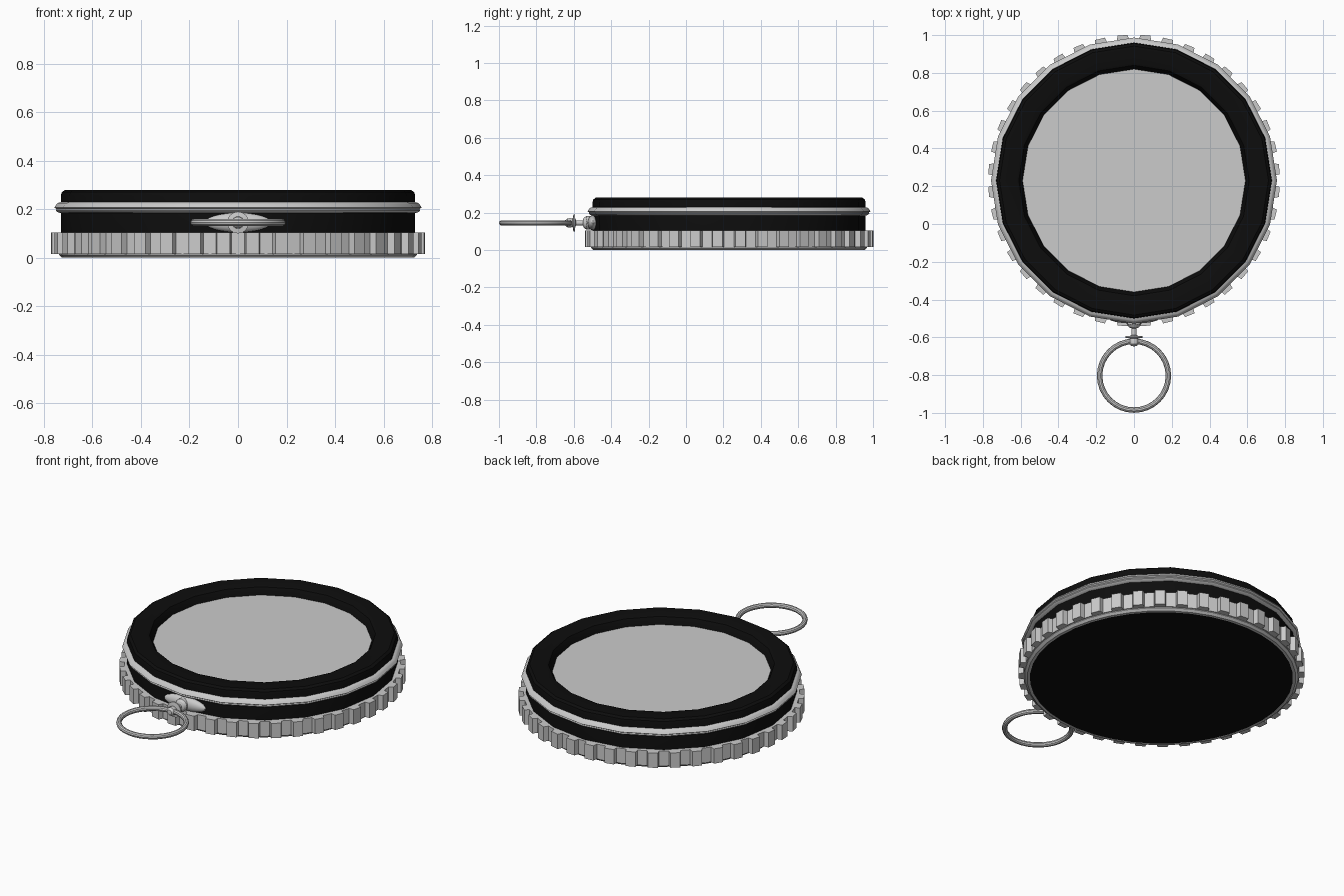
import bpy, bmesh
from math import sin, cos, pi, radians
from mathutils import Matrix

if "Cube" in bpy.data.objects:
    bpy.data.objects.remove(bpy.data.objects["Cube"])

CY = 0.23            # centre of the round case in y
TAG_Z = 0.145        # height of the hanging ring

black = bpy.data.materials.new("black")
black.diffuse_color = (0.004, 0.004, 0.004, 1)
black.use_nodes = True
black.node_tree.nodes["Principled BSDF"].inputs["Base Color"].default_value = black.diffuse_color


def finish(name, bm, mat=None, angle=30):
    bmesh.ops.remove_doubles(bm, verts=bm.verts, dist=1e-5)
    bmesh.ops.recalc_face_normals(bm, faces=bm.faces)
    me = bpy.data.meshes.new(name)
    bm.to_mesh(me)
    bm.free()
    ob = bpy.data.objects.new(name, me)
    bpy.context.collection.objects.link(ob)
    if mat:
        me.materials.append(mat)
    bpy.ops.object.select_all(action='DESELECT')
    ob.select_set(True)
    bpy.context.view_layer.objects.active = ob
    bpy.ops.object.shade_smooth_by_angle(angle=radians(angle))
    return ob


def lathe(name, profile, sides, matrix, mat=None, closed=False):
    """Spin (radius, height) points round the local z axis."""
    bm = bmesh.new()
    rings = []
    for r, h in profile:
        if r == 0:
            rings.append([bm.verts.new((0, 0, h))] * sides)
        else:
            rings.append([bm.verts.new((r * cos(2 * pi * i / sides), r * sin(2 * pi * i / sides), h))
                          for i in range(sides)])
    pairs = list(zip(rings, rings[1:]))
    if closed:
        pairs.append((rings[-1], rings[0]))
    for a, b in pairs:
        for i in range(sides):
            j = (i + 1) % sides
            quad = list(dict.fromkeys((a[i], a[j], b[j], b[i])))
            bm.faces.new(quad)
    bm.transform(matrix)
    return finish(name, bm, mat)


case = Matrix.Translation((0, CY, 0))

# Black case with a rounded rim and a well for the glass
lathe("case_body", [(0.72, 0.02), (0.73, 0.03), (0.73, 0.255), (0.726, 0.27), (0.712, 0.28),
                    (0.625, 0.28), (0.61, 0.274), (0.59, 0.235), (0.59, 0.225)], 20, case, black)
lathe("glass_face", [(0, 0.235), (0.592, 0.235)], 20, case)

# Metal band round the seam
lathe("seam_band", [(0.725, 0.183), (0.742, 0.187), (0.75, 0.194), (0.748, 0.201), (0.757, 0.207),
                    (0.748, 0.22), (0.741, 0.226), (0.725, 0.23)], 20, case, closed=True)

# Bottom lip and base disc
lathe("bottom_lip", [(0.71, 0.0), (0.725, 0.0), (0.738, 0.012), (0.738, 0.03), (0.71, 0.03)],
      40, case, closed=True)
lathe("base_disc", [(0, 0.001), (0.711, 0.001)], 40, case, black)

# Toothed grip ring: 40 teeth, extruded upwards
TEETH = 40
outline = []
for i in range(TEETH):
    mid = 360 / TEETH * (i + 0.5)
    for off, r in ((-2.5, 0.744), (-2.0, 0.772), (2.0, 0.772), (2.5, 0.744)):
        a = radians(mid + off)
        outline.append((cos(a) * r, sin(a) * r, cos(a) * 0.715, sin(a) * 0.715))
bm = bmesh.new()
n = len(outline)
outer = [bm.verts.new((p[0], p[1], 0.016)) for p in outline]
inner = [bm.verts.new((p[2], p[3], 0.016)) for p in outline]
for i in range(n):
    j = (i + 1) % n
    bm.faces.new((outer[i], outer[j], inner[j], inner[i]))
ext = bmesh.ops.extrude_face_region(bm, geom=bm.faces[:], use_keep_orig=True)
bmesh.ops.translate(bm, vec=(0, 0, 0.088),
                    verts=[e for e in ext["geom"] if isinstance(e, bmesh.types.BMVert)])
bm.transform(case)
finish("grip_ring", bm, angle=20)

# Lens-shaped mounting plate on the front of the case
bm = bmesh.new()
bmesh.ops.create_uvsphere(bm, u_segments=24, v_segments=12, radius=1)
bm.transform(Matrix.Translation((0, -0.497, TAG_Z)) @ Matrix.Diagonal((0.137, 0.03, 0.04, 1)))
finish("mount_plate", bm)

# Turned stem: collar, neck, flange and ball (axis points to -y)
stem = Matrix.Translation((0, 0, TAG_Z)) @ Matrix.Rotation(pi / 2, 4, 'X')
lathe("stem", [(0, 0.50), (0.036, 0.505), (0.036, 0.533), (0.027, 0.546), (0.014, 0.552),
               (0.014, 0.588), (0.022, 0.592), (0.045, 0.594), (0.045, 0.602), (0.022, 0.606),
               (0.025, 0.618), (0.024, 0.634), (0.014, 0.646), (0, 0.648)], 16, stem)

# Hanging ring
ring = [(0.182 + 0.0145 * cos(2 * pi * k / 10), 0.0145 * sin(2 * pi * k / 10)) for k in range(10)]
lathe("hanging_ring", ring, 32, Matrix.Translation((0, -0.803, TAG_Z)), closed=True)
